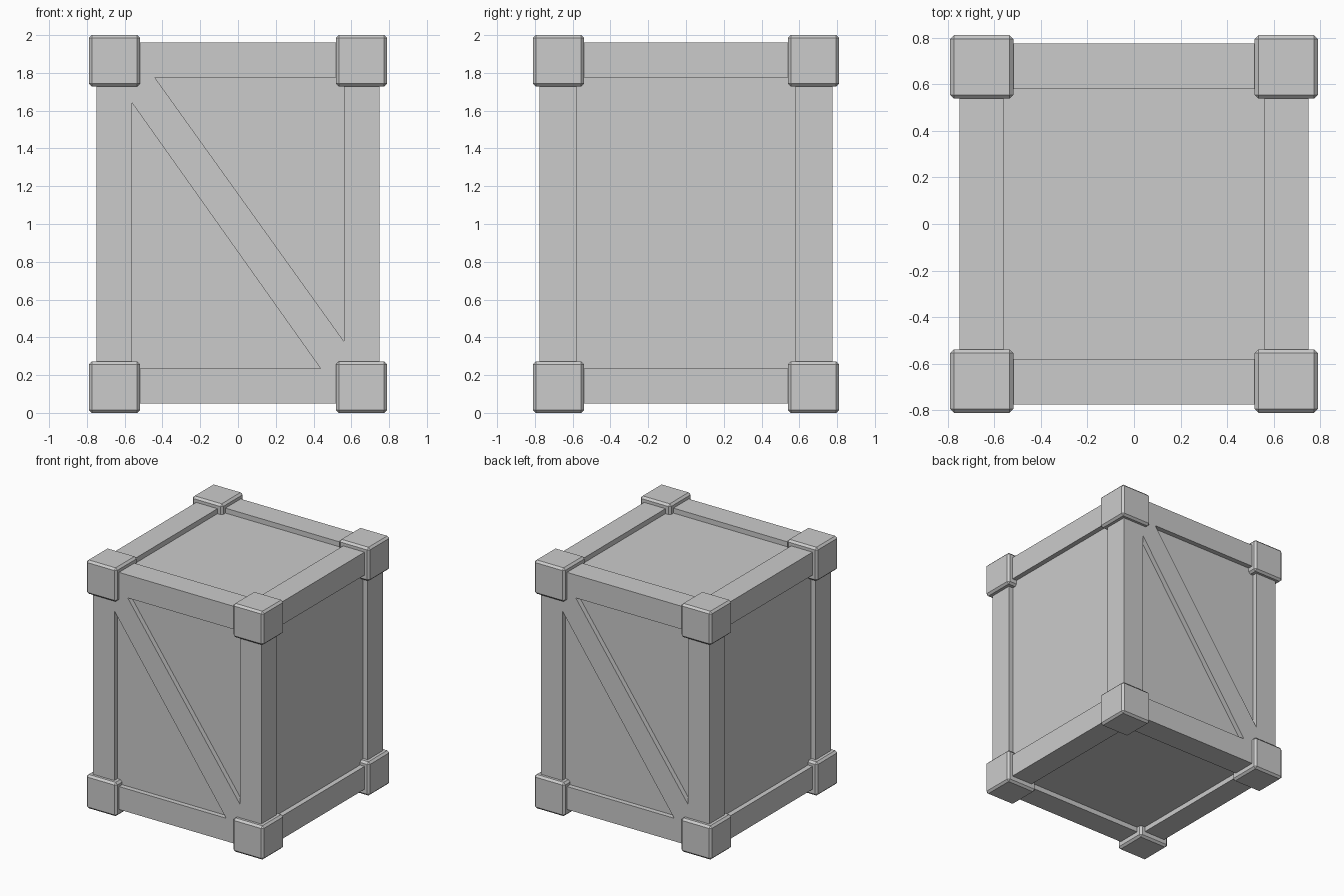
import bpy, bmesh
from mathutils import Vector

if "Cube" in bpy.data.objects:
    bpy.data.objects.remove(bpy.data.objects["Cube"])

HX, HY, Z0, Z1 = 0.75, 0.775, 0.05, 1.96   # crate frame extents
BEAM, DEPTH = 0.19, 0.04                   # frame width, panel recess
X, Y = HX - BEAM, HY - BEAM - 0.005 + 0.0
ZL, ZH = 0.235, 1.775


def make_object(name, bm):
    bmesh.ops.recalc_face_normals(bm, faces=bm.faces)
    mesh = bpy.data.meshes.new(name)
    bm.to_mesh(mesh)
    bm.free()
    obj = bpy.data.objects.new(name, mesh)
    bpy.context.collection.objects.link(obj)
    return obj


def add_box(bm, lo, hi):
    lo, hi = Vector(lo), Vector(hi)
    verts = bmesh.ops.create_cube(bm, size=1)["verts"]
    for v in verts:
        v.co = (lo + hi) / 2 + v.co * (hi - lo)


def add_prism(bm, points, offset):
    base = [bm.verts.new(p) for p in points]
    face = bm.faces.new(base)
    ext = bmesh.ops.extrude_face_region(bm, geom=[face], use_keep_orig=True)["geom"]
    bmesh.ops.translate(bm, vec=offset,
                        verts=[g for g in ext if isinstance(g, bmesh.types.BMVert)])


# Crate body
bm = bmesh.new()
add_box(bm, (-HX, -HY, Z0), (HX, HY, Z1))
body = make_object("crate_body", bm)

# Recess cutters: plain panels on sides, top, bottom; triangles beside the braces
bm = bmesh.new()
OUT = 0.2
add_box(bm, (HX - DEPTH, -Y, ZL), (HX + OUT, Y, ZH))
add_box(bm, (-HX - OUT, -Y, ZL), (-HX + DEPTH, Y, ZH))
add_box(bm, (-X, -Y, Z1 - DEPTH), (X, Y, Z1 + OUT))
add_box(bm, (-X, -Y, Z0 - OUT), (X, Y, Z0 + DEPTH))
triangles = [[(-X, 1.64), (-X, ZL), (0.437, ZL)],
             [(-0.44, ZH), (X, ZH), (X, 0.38)]]
for s in (1, -1):
    for tri in triangles:
        add_prism(bm, [(s * x, -s * (HY - DEPTH), z) for x, z in tri],
                  (0, -s * OUT, 0))
cutter = make_object("recess_cutter", bm)
cutter.hide_render = True

mod = body.modifiers.new("recesses", "BOOLEAN")
mod.operation = "DIFFERENCE"
mod.solver = "EXACT"
mod.object = cutter
bpy.context.view_layer.objects.active = body
bpy.ops.object.modifier_apply(modifier=mod.name)
bpy.data.objects.remove(cutter)

# Bevelled corner blocks
S = 0.272
bm = bmesh.new()
for sx in (-1, 1):
    for sy in (-1, 1):
        for zc in (S / 2, 2 - S / 2):
            c = Vector((sx * (0.79 - S / 2), sy * (0.811 - S / 2), zc))
            h = Vector((S / 2, S / 2, S / 2))
            add_box(bm, c - h, c + h)
bmesh.ops.bevel(bm, geom=bm.edges[:], offset=0.016, segments=1, affect="EDGES")
make_object("corner_blocks", bm)
